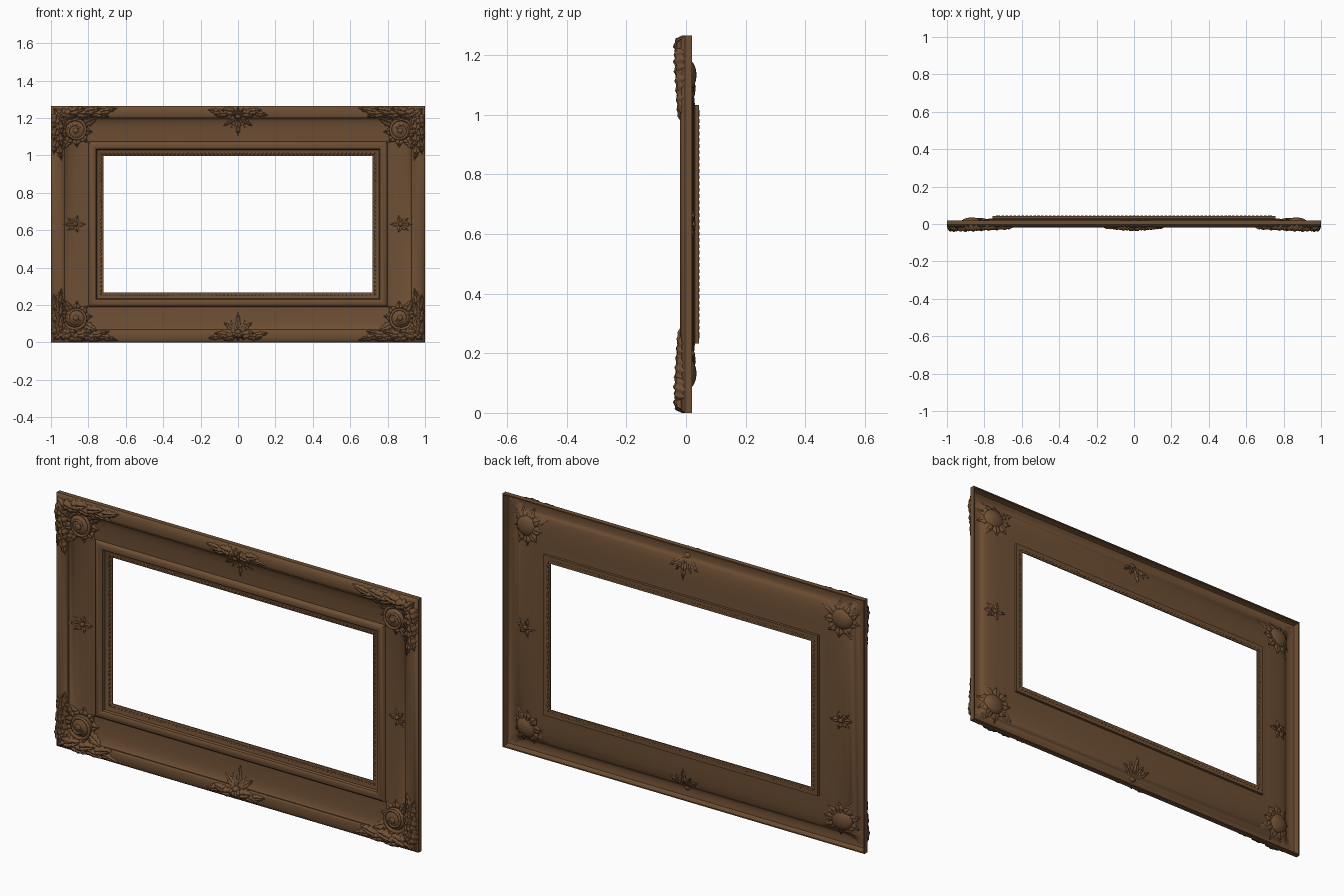
import bpy, bmesh, math
from mathutils import Matrix, Vector

if "Cube" in bpy.data.objects:
    bpy.data.objects.remove(bpy.data.objects["Cube"])

HZ = 0.6325          # half height
VS = 0.955           # rails are slightly narrower top and bottom

wood = bpy.data.materials.new("brown_wood")
wood.diffuse_color = (0.155, 0.078, 0.034, 1)
wood.use_nodes = True
wood.node_tree.nodes["Principled BSDF"].inputs["Base Color"].default_value = wood.diffuse_color

# moulding section: (distance from outer edge, y), front side then back side
FRONT = [(0, .02), (0, -.004), (.008, -.014), (.025, -.02), (.045, -.02), (.06, -.015),
         (.068, -.008), (.072, -.008), (.08, 0), (.1, .009), (.13, .015), (.165, .019),
         (.2, .02), (.204, .012), (.215, .006), (.23, .006), (.242, .014), (.246, .026),
         (.258, .03), (.28, .038)]
BACK = [(.28, .043), (.243, .043), (.243, .03), (.2, .026), (.165, .025), (.13, .021),
        (.1, .015), (.08, .007), (.068, -.001), (.058, -.009), (.045, -.014),
        (.025, -.014), (.012, -.009), (.006, 0), (.006, .02)]


def surf(u, v):
    """Front surface y at distances u, v from a corner's two edges."""
    d = max(0, min(u, 2 - u, v / VS, (2 * HZ - v) / VS))
    for (a, ya), (b, yb) in zip(FRONT[1:], FRONT[2:]):
        if d <= b:
            return ya + (yb - ya) * (d - a) / (b - a)
    return FRONT[-1][1]


def place(u, v, y, q):
    """Corner coordinates to world, q = (sign x, sign z)."""
    return Vector((q[0] * (1 - u), y, HZ + q[1] * (HZ - v)))


def finish(name, bm, angle=40):
    me = bpy.data.meshes.new(name)
    bm.to_mesh(me)
    bm.free()
    ob = bpy.data.objects.new(name, me)
    bpy.context.collection.objects.link(ob)
    me.materials.append(wood)
    bpy.ops.object.select_all(action='DESELECT')
    ob.select_set(True)
    bpy.context.view_layer.objects.active = ob
    bpy.ops.object.shade_smooth_by_angle(angle=math.radians(angle))
    return ob


def leaf(bm, q, u0, v0, ang, L, W, h, hb=0.0, bend=0.0, lobes=4):
    """Lobed, veined leaf that follows the moulding; h front relief, hb back relief."""
    n, m = 20, 5
    a = math.radians(ang)
    ca, sa = math.cos(a), math.sin(a)
    for side, relief in ((-1, h), (1, hb)):
        if relief <= 0:
            continue
        rows = []
        for i in range(n + 1):
            t = .02 + .96 * i / n
            w = W * math.sin(math.pi * t ** .75) * (1 + .22 * math.cos(t * lobes * 2 * math.pi))
            row = []
            for j in range(-m, m + 1):
                s = j / m
                p, r = t * L, s * w + bend * t * t
                u = max(0, u0 + p * ca - r * sa)
                v = max(0, v0 + p * sa + r * ca)
                dome = math.sqrt(max(0, 1 - s * s)) * math.sqrt(math.sin(math.pi * t))
                dome *= 1 - .4 * math.exp(-(s * 5) ** 2)
                dome *= 1 + .15 * math.cos((t - .12 * abs(s)) * lobes * 2 * math.pi)
                base = surf(u, v) + (.002 if side < 0 else .004)
                row.append(bm.verts.new(place(u, v, base + side * relief * dome, q)))
            rows.append(row)
        for ra, rb in zip(rows, rows[1:]):
            for j in range(2 * m):
                f = bm.faces.new((ra[j], ra[j + 1], rb[j + 1], rb[j]))
                f.normal_update()
                if f.normal.y * side < 0:
                    f.normal_flip()


def ball(bm, loc, size, seg=20):
    mat = Matrix.Translation(loc) @ Matrix.Diagonal((*size, 1))
    bmesh.ops.create_uvsphere(bm, u_segments=seg, v_segments=max(4, seg // 2), radius=1, matrix=mat)


# mitred moulding: sweep the section round the four corners
bm = bmesh.new()
CORNERS = [(-1, -1), (1, -1), (1, 1), (-1, 1)]
rings = [[bm.verts.new(place(d, d * VS, y, q)) for d, y in FRONT + BACK] for q in CORNERS]
N = len(rings[0])
for k in range(4):
    A, B = rings[k], rings[(k + 1) % 4]
    for i in range(N):
        j = (i + 1) % N
        bm.faces.new((A[i], A[j], B[j], B[i]))
bmesh.ops.recalc_face_normals(bm, faces=bm.faces)
finish("frame_moulding", bm, 35)

# beading round the opening, front and back
bm = bmesh.new()
bd = .266
for along_x, half in ((True, 1 - bd), (False, HZ - bd * VS)):
    count = int(2 * half / .021)
    for i in range(count):
        c = -half + 2 * half * (i + .5) / count
        for s in (-1, 1):
            for y in (.033, .042):
                if along_x:
                    loc, size = (c, y, HZ + s * (HZ - bd * VS)), (.009, .0035, .006)
                else:
                    loc, size = (s * (1 - bd), y, HZ + c), (.006, .0035, .009)
                ball(bm, loc, size, 8)
finish("inner_beading", bm)

for q in CORNERS:
    tag = ("left" if q[0] < 0 else "right") + ("_bottom" if q[1] < 0 else "_top")

    # leaf sprays running out along both rails from the corner
    bm = bmesh.new()
    for i in range(6):
        f = 1 - i / 6
        side = -1 if i % 2 else 1
        leaf(bm, q, .035 + .042 * i, .036, side * 9, .115, .016 + .014 * f,
             .011 + .014 * f, 0, side * .006)
        leaf(bm, q, .036, .03 + .032 * i, 90 + side * 9, .105, .016 + .014 * f,
             .011 + .014 * f, 0, side * .006)
    # large leaves at the mitre
    leaf(bm, q, .1, .1, 225, .125, .034, .022, .004, 0, 5)
    leaf(bm, q, .11, .075, 190, .1, .024, .022)
    leaf(bm, q, .075, .11, 260, .1, .024, .022)
    # inner curling leaves on the scoop
    leaf(bm, q, .16, .1, -12, .1, .022, .012, .006, -.02)
    leaf(bm, q, .1, .16, 102, .08, .022, .012, .006, .02)
    finish("corner_leaves_" + tag, bm)

    # rosette: domed boss with petals
    bm = bmesh.new()
    for i in range(9):
        a = i * 40 + 5
        leaf(bm, q, .132 + .03 * math.cos(math.radians(a)),
             .132 + .03 * math.sin(math.radians(a)), a, .062, .02, .012, .009, 0, 2)
    c = place(.132, .132, .006, q)
    ball(bm, c, (.058, .029, .052), 28)
    ball(bm, c + Vector((0, -.026, 0)), (.016, .009, .015), 16)
    finish("corner_rosette_" + tag, bm)

    # scroll curling over the rosette
    cu = bpy.data.curves.new("scroll", 'CURVE')
    cu.dimensions = '3D'
    cu.bevel_depth = .008
    cu.bevel_resolution = 3
    cu.use_fill_caps = True
    sp = cu.splines.new('POLY')
    sp.points.add(47)
    for i, pt in enumerate(sp.points):
        t = i / 47
        a = math.radians(200 + 500 * t)
        r = .066 - .042 * t
        p = place(.132 + r * math.cos(a), .132 + r * math.sin(a), -.004 - .018 * t, q)
        pt.co = (*p, 1)
        pt.radius = 1.1 - .5 * t
    ob = bpy.data.objects.new("corner_scroll_" + tag, cu)
    bpy.context.collection.objects.link(ob)
    cu.materials.append(wood)
    bpy.ops.object.select_all(action='DESELECT')
    ob.select_set(True)
    bpy.context.view_layer.objects.active = ob
    bpy.ops.object.convert(target='MESH')
    bpy.ops.object.shade_smooth_by_angle(angle=math.radians(50))

# sprays at the middle of the top and bottom rails
for name, sz in (("bottom", -1), ("top", 1)):
    q = (1, sz)
    bm = bmesh.new()
    for s in (-1, 1):
        base = 0 if s > 0 else 180
        for i in range(3):
            side = 1 if i % 2 else -1
            leaf(bm, q, 1 + s * (.01 + .035 * i), .036, base + side * 10, .085,
                 .024 - .004 * i, .018 - .004 * i)
        leaf(bm, q, 1 + s * .01, .06, 90 - s * 55, .085, .014, .009, .008)
        leaf(bm, q, 1 + s * .01, .065, 90 - s * 28, .07, .012, .004, .008)
    for a in (-60, -90, -120):
        leaf(bm, q, 1, .065, a, .06, .016, .02, 0, 0, 2)
    leaf(bm, q, 1, .065, 90, .1, .014, .008, .01, 0, 3)
    ball(bm, place(1, .055, -.016, q), (.018, .016, .014), 16)
    finish("middle_spray_" + name, bm)

# small flowers at the middle of the side rails
for name, sx in (("left", -1), ("right", 1)):
    q = (sx, 1)
    bm = bmesh.new()
    for a, L in ((0, .06), (180, .065), (75, .05), (-75, .05), (140, .055), (-140, .055)):
        leaf(bm, q, .13, HZ, a, L, .012, .006, .009, 0, 2)
    ball(bm, place(.13, HZ, .018, q), (.012, .014, .012), 16)
    finish("side_flower_" + name, bm)
